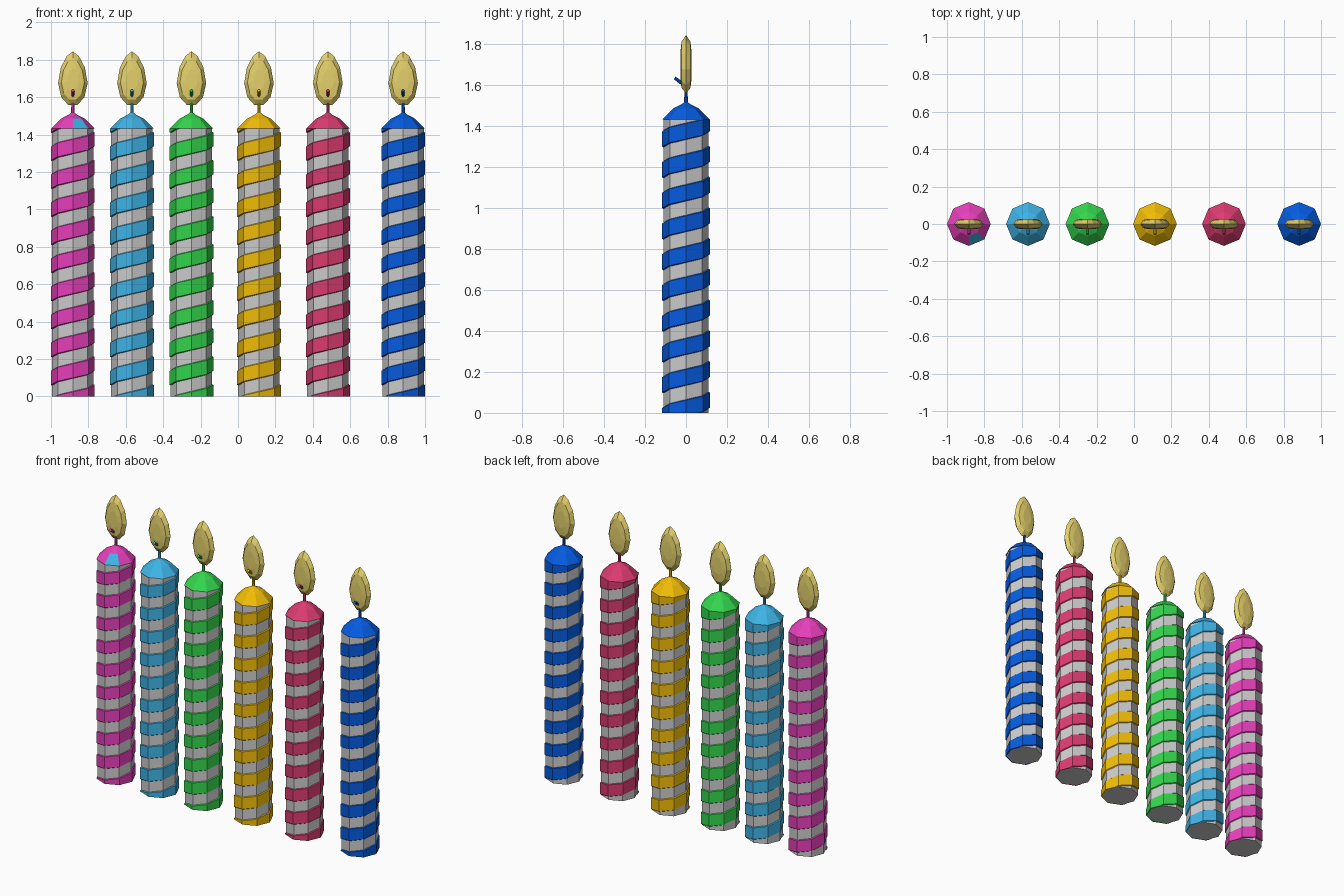
import bpy, bmesh
from math import sin, cos, pi, radians

if "Cube" in bpy.data.objects:
    bpy.data.objects.remove(bpy.data.objects["Cube"])

SIDES = 8
R_BODY, R_STRIPE = 0.111, 0.117
TOP = 1.432
PITCH = 0.15


def material(name, rgb):
    lin = [(c / 255) ** 2.2 for c in rgb]
    m = bpy.data.materials.new(name)
    m.diffuse_color = (*lin, 1)
    m.use_nodes = True
    m.node_tree.nodes["Principled BSDF"].inputs["Base Color"].default_value = m.diffuse_color
    return m


def finish(bm, name, x, mats=()):
    bmesh.ops.recalc_face_normals(bm, faces=bm.faces[:])
    me = bpy.data.meshes.new(name)
    bm.to_mesh(me)
    bm.free()
    for m in mats:
        me.materials.append(m)
    ob = bpy.data.objects.new(name, me)
    ob.location.x = x
    bpy.context.collection.objects.link(ob)
    return ob


def loft(rings, caps=True):
    """Bridge equal-length closed rings of points; returns the bmesh and its bands of faces."""
    bm = bmesh.new()
    vs = [[bm.verts.new(p) for p in ring] for ring in rings]
    bands = []
    for a, b in zip(vs, vs[1:]):
        n = len(a)
        bands.append([bm.faces.new((a[i], a[(i + 1) % n], b[(i + 1) % n], b[i])) for i in range(n)])
    if caps:
        bm.faces.new(vs[0][::-1])
        bm.faces.new(vs[-1])
    return bm, bands


def circle(r, y, z, tilt=0):
    t = radians(tilt)
    pts = []
    for i in range(SIDES):
        a = 2 * pi * i / SIDES
        pts.append((r * cos(a), y + r * sin(a) * cos(t), z + r * sin(a) * sin(t)))
    return pts


# grey wax column
def body(name, x):
    bm, _ = loft([circle(R_BODY, 0, 0), circle(R_BODY, 0, TOP)])
    finish(bm, name, x)


# raised helical stripe, trimmed flush at the bottom and under the cap
def stripe(name, x, mat):
    section = [(0.106, -0.044), (R_STRIPE, -0.037), (R_STRIPE, 0.037), (0.106, 0.044)]
    rings = []
    for k in range(-6, 92):
        a = 2 * pi * k / SIDES
        z = -0.013 + PITCH * (k - 6) / SIDES
        rings.append([(r * cos(a), r * sin(a), z + dz) for r, dz in section])
    bm, _ = loft(rings)
    for z, n in ((0, -1), (TOP, 1)):
        geom = bm.verts[:] + bm.edges[:] + bm.faces[:]
        bmesh.ops.bisect_plane(bm, geom=geom, plane_co=(0, 0, z), plane_no=(0, 0, n), clear_outer=True)
        bmesh.ops.holes_fill(bm, edges=[e for e in bm.edges if e.is_boundary], sides=0)
    finish(bm, name, x, [mat])


# faceted cap drawn up into a wick that bends forward
def cap_and_wick(name, x, mats, odd_face=False):
    rings = [circle(R_STRIPE, 0, TOP), circle(0.064, 0, 1.485), circle(0.021, 0, 1.507),
             circle(0.009, 0, 1.517), circle(0.008, 0, 1.58, 10),
             circle(0.008, -0.018, 1.607, 45), circle(0.008, -0.055, 1.635, 53)]
    bm, bands = loft(rings)
    if odd_face:
        bands[0][6].material_index = 1
    finish(bm, name, x, mats)


# flattened teardrop flame
def flame(name, x, mat):
    half = [(0.024, 1.558), (0.062, 1.60), (0.079, 1.675), (0.064, 1.76), (0.032, 1.82)]
    outline = half + [(0, 1.845)] + [(-px, z) for px, z in reversed(half)]
    zc = 1.69
    layers = [(0.4, -0.028), (0.78, -0.022), (1, 0), (0.78, 0.022), (0.4, 0.028)]
    rings = [[(px * s, y, zc + (z - zc) * s) for px, z in outline] for s, y in layers]
    bm, _ = loft(rings)
    finish(bm, name, x, [mat])


candles = [
    ("pink", -0.883, (230, 65, 185)),
    ("sky", -0.567, (65, 178, 230)),
    ("green", -0.249, (55, 212, 78)),
    ("yellow", 0.112, (240, 187, 15)),
    ("red", 0.481, (218, 62, 112)),
    ("blue", 0.883, (14, 92, 224)),
]
mats = {n: material(n, c) for n, _, c in candles}
flame_mat = material("flame", (228, 208, 108))

for n, x, _ in candles:
    body(n + "_candle_body", x)
    stripe(n + "_spiral_stripe", x, mats[n])
    # the first cap carries one sky-blue facet
    first = n == "pink"
    cap_and_wick(n + "_cap_and_wick", x, [mats[n], mats["sky"]] if first else [mats[n]], first)
    flame(n + "_flame", x, flame_mat)
